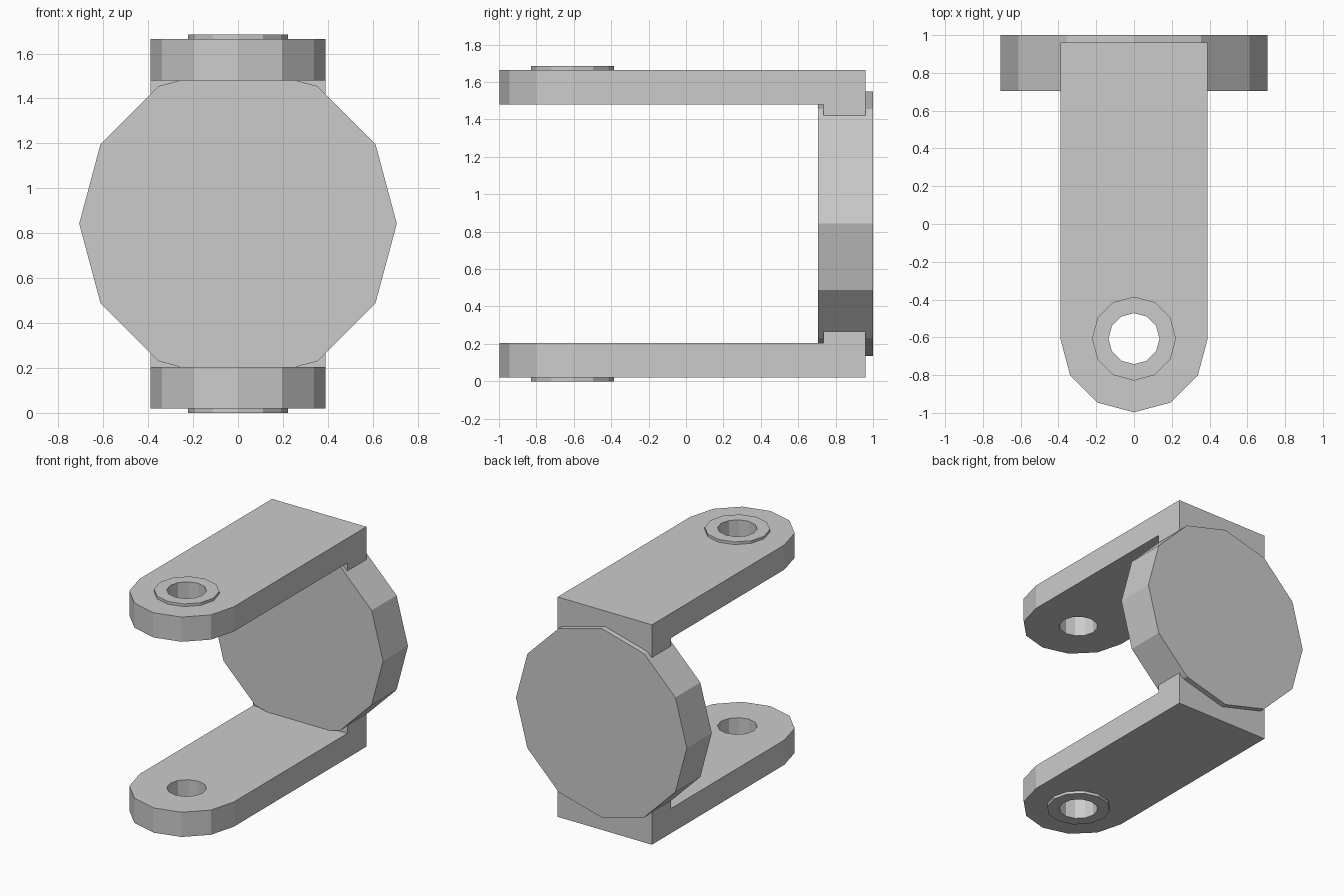
import bpy, bmesh
from math import sin, cos, radians

if "Cube" in bpy.data.objects:
    bpy.data.objects.remove(bpy.data.objects["Cube"])

MID = 0.8425      # height of the mirror plane
PIN_Y = -0.607    # centre of the pin hole


def arc(r, cy, a0, a1):
    """Points every 30 degrees, so a full circle has 12 sides."""
    return [(r * cos(radians(a)), cy + r * sin(radians(a))) for a in range(a0, a1, 30)]


def prism(name, loops, lo, hi, axis='Z'):
    """Extrude a flat outline (with optional hole) from lo to hi along Z or Y."""
    bm = bmesh.new()
    edges = []
    for pts in loops:
        vs = [bm.verts.new((a, b, lo) if axis == 'Z' else (a, lo, b)) for a, b in pts]
        edges += [bm.edges.new((v, vs[(i + 1) % len(vs)])) for i, v in enumerate(vs)]
    bmesh.ops.triangle_fill(bm, edges=edges, use_beauty=True)
    ext = bmesh.ops.extrude_face_region(bm, geom=bm.faces[:], use_keep_orig=True)
    d = hi - lo
    bmesh.ops.translate(bm, vec=(0, 0, d) if axis == 'Z' else (0, d, 0),
                        verts=[g for g in ext['geom'] if isinstance(g, bmesh.types.BMVert)])
    bmesh.ops.recalc_face_normals(bm, faces=bm.faces[:])
    me = bpy.data.meshes.new(name)
    bm.to_mesh(me)
    bm.free()
    ob = bpy.data.objects.new(name, me)
    bpy.context.collection.objects.link(ob)
    return ob


# Twelve-sided back disc
prism("back_disc", [arc(0.707, MID, 0, 360)], 0.705, 1.0, 'Y')

# Outlines shared by both arms
hole = arc(0.135, PIN_Y, 0, 360)
arm = arc(0.39, PIN_Y, 180, 361) + [(0.39, 0.96), (-0.39, 0.96)]
foot = [(-0.39, 0.735), (0.39, 0.735), (0.39, 0.96), (-0.39, 0.96)]
boss = arc(0.222, PIN_Y, 0, 360)

# Each arm: rounded plate with pin hole, raised boss ring, thick foot on the disc
for side, flip in (("lower", False), ("upper", True)):
    for part, loops, lo, hi in (("arm", [arm, hole], 0.02, 0.205),
                                ("boss", [boss, hole], 0.0, 0.02),
                                ("foot", [foot], 0.205, 0.265)):
        if flip:
            lo, hi = 2 * MID - hi, 2 * MID - lo
        prism(f"{side}_{part}", loops, lo, hi)
